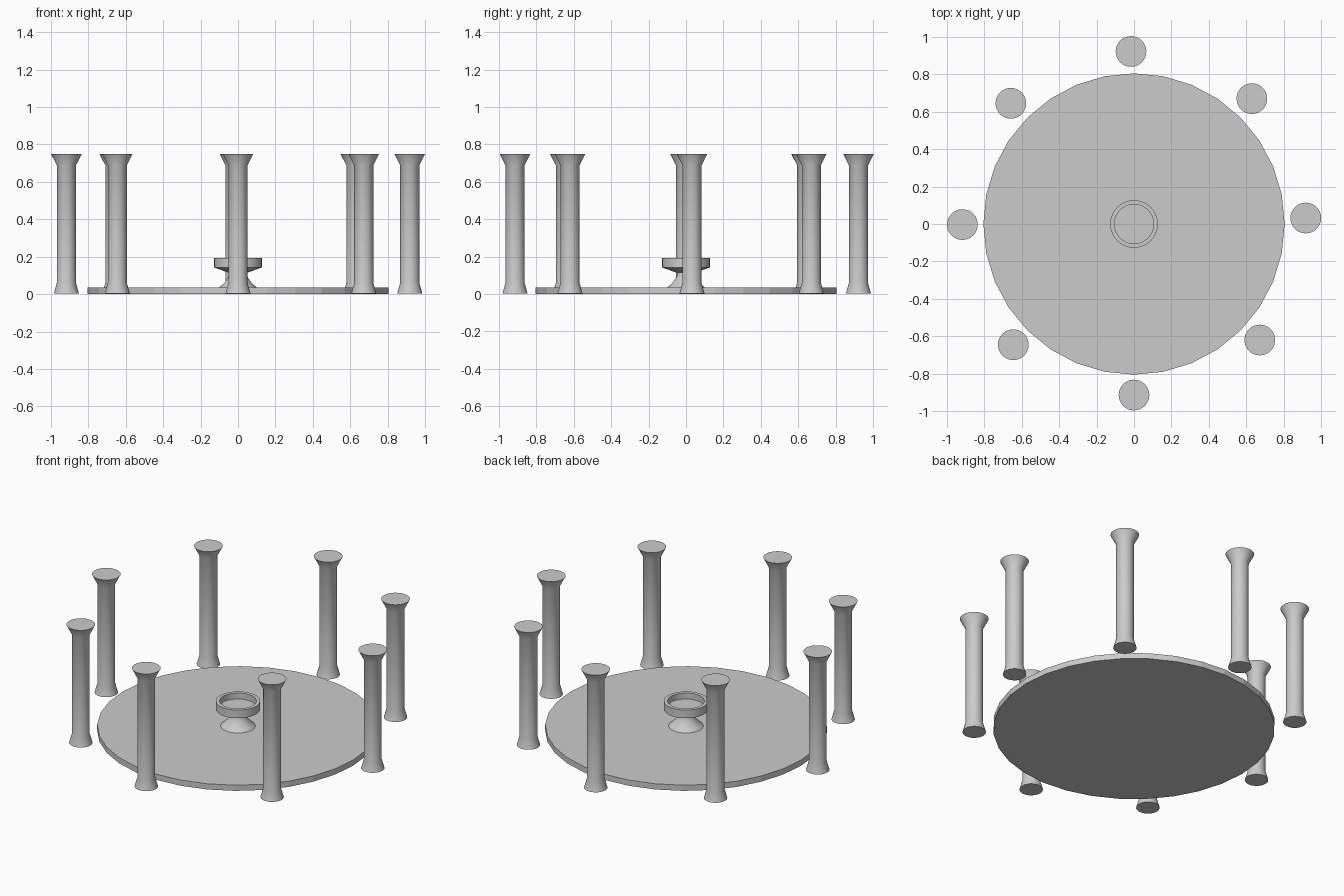
import bpy, math

if "Cube" in bpy.data.objects:
    bpy.data.objects.remove(bpy.data.objects["Cube"])

def lathe(name, profile, loc=(0, 0), sides=32, smooth=True):
    """Revolve (radius, z) points about z; the end points are capped."""
    verts, faces = [], []
    for r, z in profile:
        for i in range(sides):
            a = 2 * math.pi * i / sides
            verts.append((r * math.cos(a), r * math.sin(a), z))
    for k in range(len(profile) - 1):
        for i in range(sides):
            j = (i + 1) % sides
            a, b = k * sides, (k + 1) * sides
            faces.append((a + i, a + j, b + j, b + i))
    faces.append(tuple(reversed(range(sides))))
    top = (len(profile) - 1) * sides
    faces.append(tuple(range(top, top + sides)))
    mesh = bpy.data.meshes.new(name)
    mesh.from_pydata(verts, [], faces)
    ob = bpy.data.objects.new(name, mesh)
    ob.location = (loc[0], loc[1], 0)
    bpy.context.collection.objects.link(ob)
    if smooth:
        bpy.ops.object.select_all(action='DESELECT')
        ob.select_set(True)
        bpy.context.view_layer.objects.active = ob
        bpy.ops.object.shade_smooth_by_angle(angle=math.radians(30))
    return ob

# Round floor slab
lathe("floor_disc", [(0.805, 0), (0.805, 0.036)], smooth=False)

# Central pedestal with concave flare, and shallow basin on top
lathe("pedestal", [(0.102, 0.034), (0.083, 0.05), (0.066, 0.068), (0.053, 0.088),
                   (0.046, 0.105), (0.044, 0.118)])
lathe("basin", [(0.05, 0.114), (0.127, 0.142), (0.127, 0.193), (0.105, 0.193), (0.105, 0.155)])

# Ring of columns, slightly irregular, each with flared foot and capital
column = [(0.067, 0.003), (0.051, 0.06), (0.051, 0.688), (0.082, 0.749)]
spots = [(0.918, 0.032), (0.63, 0.67), (-0.016, 0.922), (-0.658, 0.645),
         (-0.917, -0.003), (-0.645, -0.645), (0, -0.914), (0.672, -0.62)]
for n, p in enumerate(spots):
    lathe(f"column_{n + 1}", column, p)
